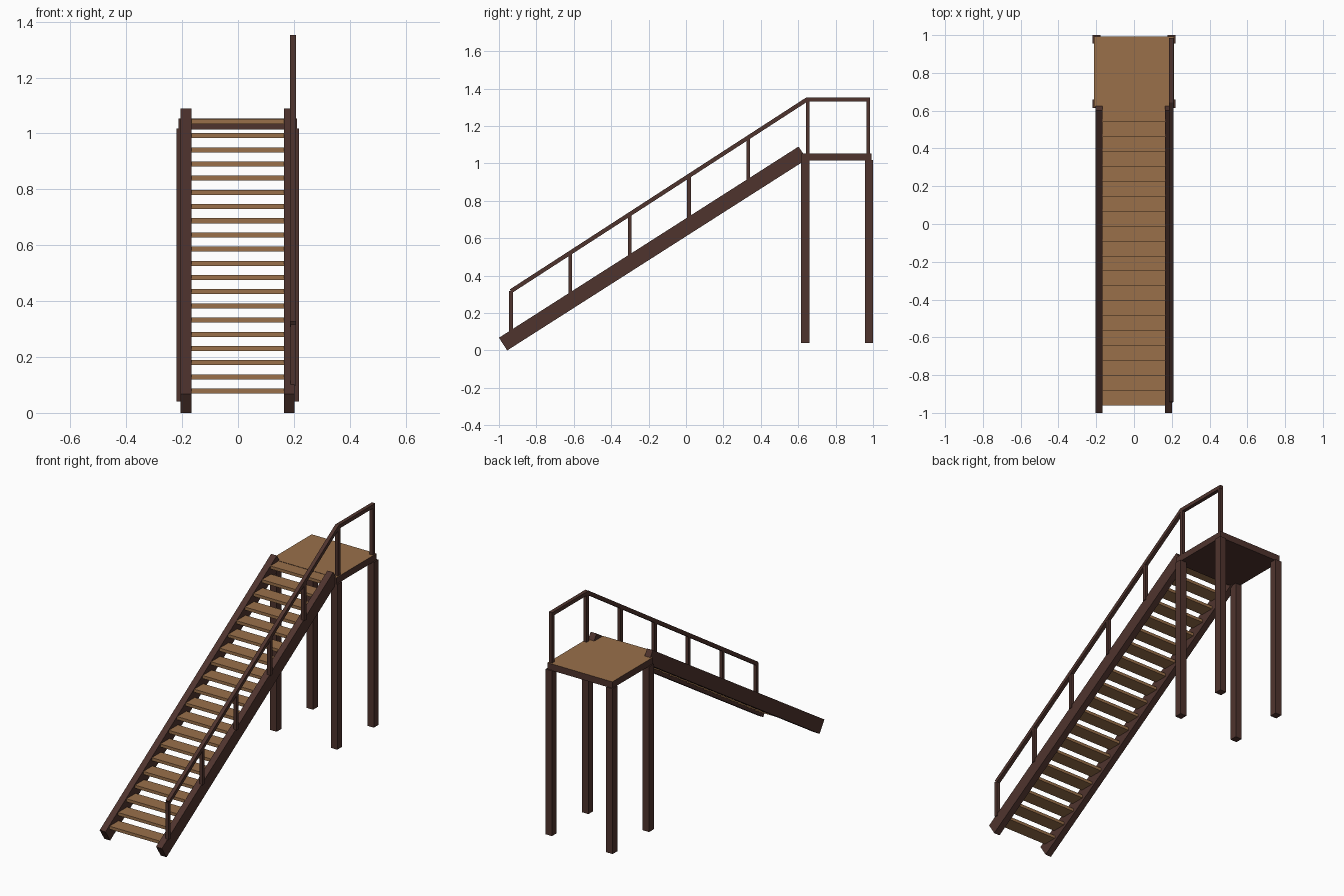
import bpy
import math
from mathutils import Vector

if "Cube" in bpy.data.objects:
    bpy.data.objects.remove(bpy.data.objects["Cube"])


def material(name, rgb):
    m = bpy.data.materials.new(name)
    m.diffuse_color = (*rgb, 1)
    m.use_nodes = True
    m.node_tree.nodes["Principled BSDF"].inputs["Base Color"].default_value = m.diffuse_color
    return m


DARK = material("dark brown timber", (0.078, 0.034, 0.027))
WOOD = material("light brown wood", (0.32, 0.16, 0.068))


def extrude_x(name, profile, x0, x1, mat):
    """Solid prism: (y, z) outline pushed from x0 to x1."""
    n = len(profile)
    verts = [(x, y, z) for x in (x0, x1) for y, z in profile]
    faces = [tuple(range(n))[::-1], tuple(range(n, 2 * n))]
    faces += [(i, (i + 1) % n, n + (i + 1) % n, n + i) for i in range(n)]
    me = bpy.data.meshes.new(name)
    me.from_pydata(verts, [], faces)
    me.materials.append(mat)
    ob = bpy.data.objects.new(name, me)
    bpy.context.collection.objects.link(ob)
    # make normals face outward
    c = sum((Vector(v) for v in verts), Vector()) / len(verts)
    if (me.polygons[0].center - c).dot(me.polygons[0].normal) < 0:
        me.flip_normals()
    return ob


def box(name, x0, x1, y0, y1, z0, z1, mat):
    return extrude_x(name, [(y0, z0), (y1, z0), (y1, z1), (y0, z1)], x0, x1, mat)


# Sloping side stringers
stringer = [(-0.956, 0.0), (0.646, 1.022), (0.602, 1.09), (-1.0, 0.068)]
extrude_x("left_stringer", stringer, -0.205, -0.167, DARK)
extrude_x("right_stringer", stringer, 0.164, 0.202, DARK)

# Treads
for i in range(20):
    y, z = -0.962 + 0.0791 * i, 0.069 + 0.0508 * i
    box(f"tread_{i + 1}", -0.17, 0.167, y, y + 0.085, z, z + 0.018, WOOD)

# Landing: dark frame with a wooden upper face
deck = box("landing_deck", -0.213, 0.211, 0.617, 0.993, 1.015, 1.054, DARK)
deck.data.materials.append(WOOD)
for p in deck.data.polygons:
    if p.normal.z > 0.5:
        p.material_index = 1

# Landing legs
for side, x in (("left", -0.199), ("right", 0.198)):
    for end, y in (("front", 0.637), ("back", 0.978)):
        box(f"{end}_{side}_leg", x - 0.021, x + 0.021, y - 0.022, y + 0.022,
            0.04, 1.017, DARK)

# Handrail on the right side: mitred bar, sloping then level
A, B, C, H = (-0.936, 0.317), (0.647, 1.342), (0.985, 1.342), 0.011
ang = math.atan2(B[1] - A[1], B[0] - A[0])
dy, dz = -math.sin(ang) * H, math.cos(ang) * H
m = math.tan(ang / 2) * H
X0, X1 = 0.186, 0.208
extrude_x("handrail_slope", [(A[0] - dy, A[1] - dz), (B[0] + m, B[1] - H),
          (B[0] - m, B[1] + H), (A[0] + dy, A[1] + dz)], X0, X1, DARK)
extrude_x("handrail_level", [(B[0] + m, B[1] - H), (C[0], C[1] - H),
          (C[0], C[1] + H), (B[0] - m, B[1] + H)], X0, X1, DARK)

# Handrail posts
for i in range(7):
    y = -0.936 + 0.3173 * i if i < 6 else 0.974
    top = min(A[1] + (y - A[0]) * math.tan(ang), 1.342)
    foot = 0.068 + 0.638 * (y + 1) - 0.01 if i < 5 else 1.04
    box(f"rail_post_{i + 1}", X0 + 0.001, X1 - 0.001, y - 0.01, y + 0.01, foot, top, DARK)
